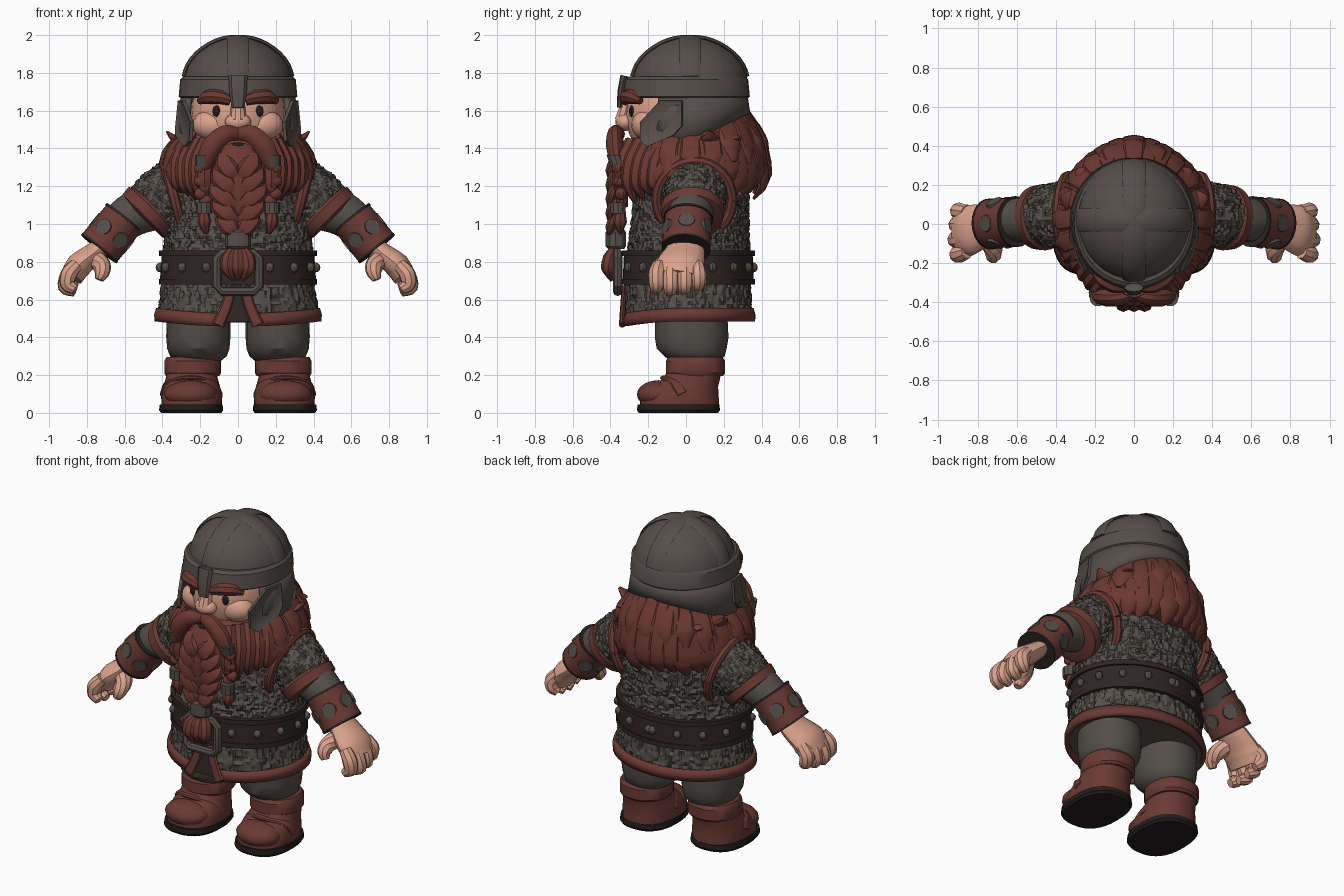
import bpy, bmesh, math, random
from mathutils import Vector as V

if "Cube" in bpy.data.objects:
    bpy.data.objects.remove(bpy.data.objects["Cube"])
random.seed(4)
X, Y, Z = V((1, 0, 0)), V((0, 1, 0)), V((0, 0, 1))


def material(name, *rgb):
    m = bpy.data.materials.new(name)
    m.diffuse_color = (*rgb, 1)
    m.use_nodes = True
    m.node_tree.nodes["Principled BSDF"].inputs["Base Color"].default_value = m.diffuse_color
    return m


HAIR = material("red hair", .150, .040, .031)
LEATHER = material("red leather", .145, .042, .034)
STEEL = material("dark steel", .092, .077, .069)
MAIL = material("mail grey", .096, .083, .071)
GAP = material("mail shadow", .046, .039, .033)
BELT = material("dark leather", .028, .019, .018)
SKIN = material("skin", .70, .36, .26)
CLOTH = material("grey cloth", .088, .077, .067)
BLACK = material("near black", .017, .012, .012)


def grid(name, rows, mat, wrap=True, caps=True, mirror=False, bump=0, thick=0):
    """Skin a list of point rows; bump gives a rough two-tone mail surface."""
    bm, low, vs = bmesh.new(), {}, []
    for row in rows:
        c = sum(row, V()) / len(row)
        line = []
        for p in row:
            d = random.uniform(-bump, bump)
            v = bm.verts.new(p + (p - c).normalized() * d)
            low[v] = d
            line.append(v)
        vs.append(line)
    n = len(rows[0])
    for a, b in zip(vs, vs[1:]):
        for i in range(n if wrap else n - 1):
            j = (i + 1) % n
            f = bm.faces.new((a[i], a[j], b[j], b[i]))
            if bump and sum(low[v] for v in f.verts) < -bump * .9:
                f.material_index = 1
    if caps:
        bm.faces.new(vs[0][::-1])
        bm.faces.new(vs[-1])
    return finish(name, bm, mat, mirror, thick)


def finish(name, bm, mat, mirror=False, thick=0):
    bmesh.ops.recalc_face_normals(bm, faces=bm.faces)
    me = bpy.data.meshes.new(name)
    bm.to_mesh(me)
    bm.free()
    me.materials.append(mat)
    me.materials.append(GAP)
    ob = bpy.data.objects.new(name, me)
    bpy.context.collection.objects.link(ob)
    if thick:
        ob.modifiers.new("thickness", 'SOLIDIFY').thickness = thick
    if mirror:
        ob.modifiers.new("mirror", 'MIRROR')
    return ob


def loft(name, secs, mat, n=32, cx=0, e=2, sub=1, **kw):
    """Stacked ellipses: (z, rx, ry, cy)."""
    rows = []
    full = [[p + (q - p) * s / sub for p, q in zip(A, B)]
            for A, B in zip(secs, secs[1:]) for s in range(sub)] + [secs[-1]]
    pw = lambda c: math.copysign(abs(c) ** (2 / e), c)
    for z, rx, ry, cy in full:
        rows.append([V((cx + rx * pw(math.cos(t)), cy + ry * pw(math.sin(t)), z))
                     for t in (2 * math.pi * i / n for i in range(n))])
    return grid(name, rows, mat, **kw)


def sweep(name, pts, rad, mat, ref=X, a=1, b=1, n=10, k=4, **kw):
    """Elliptical tube along a smooth path; ref is the direction of width a."""
    P = [V(p) for p in pts]
    E = [P[0] * 2 - P[1]] + P + [P[-1] * 2 - P[-2]]
    path, rr = [], []
    for i in range(len(P) - 1):
        p0, p1, p2, p3 = E[i:i + 4]
        for s in range(k):
            t = s / k
            path.append(.5 * (2 * p1 + (p2 - p0) * t + (2 * p0 - 5 * p1 + 4 * p2 - p3) * t * t
                              + (3 * p1 - p0 - 3 * p2 + p3) * t ** 3))
            rr.append(rad[i] + (rad[i + 1] - rad[i]) * t)
    path.append(P[-1])
    rr.append(rad[-1])
    rows = []
    for i, p in enumerate(path):
        T = (path[min(i + 1, len(path) - 1)] - path[max(i - 1, 0)]).normalized()
        U = (ref - T * ref.dot(T)).normalized()
        W = T.cross(U)
        rows.append([p + rr[i] * (a * math.cos(q) * U + b * math.sin(q) * W)
                     for q in (2 * math.pi * j / n for j in range(n))])
    return grid(name, rows, mat, **kw)


def ball(name, c, r, mat, seg=16, **kw):
    bm = bmesh.new()
    bmesh.ops.create_uvsphere(bm, u_segments=seg, v_segments=seg // 2 + 2, radius=1)
    for v in bm.verts:
        v.co = V((v.co.x * r[0] + c[0], v.co.y * r[1] + c[1], v.co.z * r[2] + c[2]))
    return finish(name, bm, mat, **kw)


# Boots and trousers
loft("sole", [(0, .16, .21, -.04), (.015, .17, .22, -.04), (.045, .166, .216, -.04)], BLACK, cx=.248, e=2.5, mirror=True)
loft("boot", [(.04, .16, .21, -.035), (.09, .162, .208, -.035), (.14, .15, .18, -.01),
              (.18, .138, .15, .03), (.24, .132, .14, .05)], LEATHER, cx=.245, e=2.3, mirror=True)
ball("toe_cap", (.25, -.145, .098), (.142, .115, .075), LEATHER, mirror=True)
sweep("instep_strap", [(.095, -.02, .10), (.13, -.06, .16), (.25, -.11, .185), (.37, -.06, .16), (.40, -.02, .10)],
      [.028] * 5, LEATHER, ref=Y, b=.5, mirror=True)
loft("boot_cuff", [(.195, .14, .145, .05), (.21, .150, .157, .05), (.275, .150, .157, .05), (.295, .138, .142, .05)],
     LEATHER, cx=.24, e=2.2, mirror=True)
loft("trouser_leg", [(.275, .12, .13, .05), (.30, .15, .16, .045), (.34, .165, .185, .03), (.4, .17, .195, .03),
                     (.6, .168, .19, .025)], CLOTH, n=20, cx=.21, e=2.2, mirror=True)

# Mail tunic with hem and front slit
loft("mail_tunic", [(.50, .425, .335, .01), (.7, .40, .328, .01), (.86, .393, .32, .015), (1.0, .375, .31, .02),
                    (1.15, .36, .30, .03), (1.3, .32, .265, .04), (1.42, .2, .2, .05)],
     MAIL, n=170, sub=11, bump=.010)
hem = [[], [], []]
for i in range(61):
    t = -math.pi / 2 + math.radians(13) + i / 60 * math.radians(334)
    c, s = math.cos(t), math.sin(t)
    drop = .028 * max(0, -s) ** 2
    for row, z, g in zip(hem, (.485, .52, .555), (.012, .014, .004)):
        row.append(V(((.43 + g) * c, .012 + (.342 + g) * s, z - drop)))
grid("tunic_hem", hem, LEATHER, wrap=False, caps=False, thick=.025)
sweep("slit_trim", [(.035, -.325, .67), (.06, -.333, .57), (.105, -.338, .465)], [.028, .03, .034], LEATHER, b=.5, n=8, mirror=True)
sweep("slit_lining", [(0, -.325, .68), (0, -.332, .57), (0, -.336, .48)], [.02, .045, .085], BELT, b=.1, n=8)
sweep("armhole_trim", [(.335 + .055 * math.sin(t), .045 + .2 * math.cos(t), 1.13 + .2 * math.sin(t))
                       for t in (i * math.pi / 8 for i in range(17))], [.028] * 17, LEATHER, n=8, k=2, mirror=True)

# Belt, rims, studs and buckle
loft("belt", [(.68, .415, .348, .012), (.86, .402, .34, .012)], BELT, n=48)
for z in (.695, .845):
    loft("belt_rim", [(z - .015, .418, .352, .012), (z + .015, .418, .352, .012)], BELT, n=48)
for i in range(8):
    t = math.radians(-66 + i * 22)
    ball("belt_stud", (.412 * math.cos(t), .012 + .346 * math.sin(t), .77), (.024, .022, .026), STEEL, seg=8, mirror=True)
w, h, c = .112, .102, .03
sweep("buckle", [(x, -.362, .745 + z) for x, z in ((0, h), (w - c, h), (w, h - c), (w, c - h), (w - c, -h), (c - w, -h),
                 (-w, c - h), (-w, h - c), (c - w, h), (0, h))], [.025] * 10, STEEL, ref=Y, n=8, k=1)

# Arms
sweep("mail_sleeve", [(.28, .05, 1.21), (.39, .045, 1.135), (.48, .035, 1.055)], [.165, .168, .150], MAIL, ref=Y,
      n=80, k=12, bump=.009, mirror=True)
sweep("sleeve_trim", [(.452, .036, 1.083), (.459, .035, 1.076), (.497, .033, 1.038), (.504, .033, 1.031)],
      [.155, .170, .164, .14], LEATHER, ref=Y, n=24, k=1, mirror=True)
sweep("under_sleeve", [(.47, .03, 1.08), (.55, .025, 1.055), (.65, .015, .985)], [.12, .12, .105], CLOTH, ref=Y, n=18, mirror=True)
A, B = V((.605, .012, 1.03)), V((.733, 0, .872))
D = (B - A).normalized()
sweep("bracer", [A, B], [.116, .119], LEATHER, ref=Y, a=1.08, n=24, mirror=True)
for p in (A, B):
    sweep("bracer_rim", [p - D * .006, p + D * .006], [.121, .121], BELT, ref=Y, a=1.08, n=24, k=1, mirror=True)
side = Y.cross(D)
for i in range(6):
    t = i * math.pi / 3 + .5
    nrm = Y * 1.08 * math.cos(t) + side * math.sin(t)
    p = (A + B) / 2 + nrm * .117
    sweep("bracer_disc", [p - nrm * .012, p + nrm * .003], [.045, .043], STEEL, ref=D, n=12, k=1, mirror=True)

# Hands
sweep("palm", [(.71, 0, .89), (.77, -.01, .84), (.84, -.03, .782), (.882, -.04, .72)], [.08, .094, .112, .102], SKIN,
      ref=Y, a=1.18, b=.62, n=14, mirror=True)
for i, y in enumerate((-.155, -.08, -.005, .065)):
    s = (0, .012, .005, -.01)[i]
    sweep("finger", [(.855, y * .9, .785), (.895, y, .735), (.9 + s, y, .68 - s), (.862, y - .01, .652 - s)],
          [.038, .045, .042, .026], SKIN, ref=Y, n=9, mirror=True)
sweep("thumb", [(.77, -.04, .83), (.725, -.115, .785), (.72, -.16, .745), (.735, -.17, .705)], [.05, .05, .042, .024],
      SKIN, ref=Y, n=9, mirror=True)

# Face
ball("head", (0, -.05, 1.58), (.25, .27, .28), SKIN, seg=28)
ball("cheek", (.125, -.20, 1.525), (.115, .09, .085), SKIN, seg=20, mirror=True)
ball("nose", (0, -.322, 1.54), (.07, .052, .048), SKIN)
sweep("nose_bridge", [(0, -.30, 1.68), (0, -.32, 1.60), (0, -.335, 1.545)], [.034, .04, .045], SKIN)
ball("eye", (.113, -.288, 1.597), (.022, .014, .030), BLACK, seg=12, mirror=True)
sweep("eyebrow", [(.04, -.322, 1.655), (.10, -.315, 1.672), (.16, -.282, 1.672), (.205, -.24, 1.65)],
      [.028, .038, .038, .018], HAIR, ref=Z, n=8, mirror=True)

# Helmet dome, brow band, cross straps and nasal
prof = [(1.69, .295), (1.78, .285), (1.84, .265), (1.90, .22), (1.95, .153), (1.98, .08), (1.988, .02)]
loft("helmet_dome", [(z, r, r * 1.06, .02) for z, r in prof], STEEL, n=32)
loft("helmet_band", [(1.668, .305, .33, 0), (1.676, .314, .338, 0), (1.765, .306, .326, .003), (1.78, .29, .31, .008)], STEEL, n=36)
arc = [(r, z) for z, r in prof[1:-1]]
arc = arc + [(0, 1.988)] + [(-r, z) for r, z in arc[::-1]]
sweep("strap_front_back", [(0, .02 + r * 1.06, z) for r, z in arc], [.058] * len(arc), STEEL, ref=X, b=.24, n=8, k=2)
sweep("strap_side", [(r, .02, z) for r, z in arc], [.058] * len(arc), STEEL, ref=Y, b=.24, n=8, k=2)
sweep("nasal", [(0, -.325, 1.785), (0, -.342, 1.70), (0, -.35, 1.615)], [.05, .046, .034], STEEL, b=.45, n=8)

# Neck guard flaring round the back, and cheek guards
rows = [[], [], []]
for i in range(37):
    t = math.radians(-30 + i * 240 / 36)
    c, s = math.cos(t), math.sin(t)
    low = 1.43 + .48 * max(s * .33, 0)
    for row, f in zip(rows, (0, .5, 1)):
        row.append(V(((.303 + .027 * f) * c, .01 + (.315 + .015 * f) * s, 1.69 + (low - 1.69) * f)))
grid("neck_guard", rows, STEEL, wrap=False, caps=False, thick=.025)
bm = bmesh.new()
f = bm.faces.new([bm.verts.new(((.325 - .1 * (z - 1.42)) * math.sqrt(1 - ((y - .01) / .37) ** 2), y, z)) for y, z in
                  ((-.235, 1.54), (-.13, 1.655), (-.015, 1.655), (-.015, 1.52), (-.06, 1.47), (-.2, 1.41), (-.235, 1.44))])
ext = bmesh.ops.extrude_face_region(bm, geom=[f])
for v in ext["geom"]:
    if isinstance(v, bmesh.types.BMVert):
        v.co += V((.018, -.008, 0))
top = [g for g in ext["geom"] if isinstance(g, bmesh.types.BMFace)]
bmesh.ops.recalc_face_normals(bm, faces=bm.faces)
bmesh.ops.inset_region(bm, faces=top, thickness=.022, depth=-.009)
finish("cheek_guard", bm, STEEL, mirror=True)

# Hair mass with layered locks, tucked under the neck guard
loft("hair_mass", [(1.64, .25, .20, .08), (1.46, .285, .27, .06), (1.37, .34, .315, .07), (1.28, .36, .33, .075),
                   (1.2, .32, .30, .09), (1.17, .2, .2, .1)], HAIR, e=1.9)


def lock(t, levels, wide):
    c, s = math.cos(t), math.sin(t)
    g = 1 - .05 * max(0, math.sin(2 * t) * math.copysign(1, c)) * (s > 0)
    sweep("hair_lock", [(g * rx * c, .035 + g * ry * s, z) for z, rx, ry in levels], [wide * .7, wide, wide, wide * .25], HAIR,
          ref=V((-s, c, 0)), b=.42, n=8, k=3)


for i in range(21):
    t = math.radians(-28 + i * 236 / 20)
    j, k = random.uniform(-.02, .02), max(0, math.sin(t))
    lock(t, [(1.49 + .13 * k, .27, .265), (1.40 + .06 * k, .345, .355), (1.28 - .03 * k + j, .393, .393),
             (1.22 - .07 * k + j, .385 + .035 * (1 - k), .335)], .068)
for i in range(13):
    t = math.radians(-20 + i * 220 / 12)
    j, k = random.uniform(-.03, .03), max(0, math.sin(t))
    lock(t, [(1.48 + .12 * k, .275, .27), (1.43 + .08 * k, .335, .335), (1.38 + .03 * k + j, .38, .375),
             (1.30 + .02 * k + j, .42, .40)], .062)
for i in range(2):
    t = math.radians(15 + i * 25)
    for u in (t, math.pi - t):
        lock(u, [(1.46, .28, .28), (1.45, .32, .32), (1.455, .36, .36), (1.49 - i * .04, .40, .40)], .05)

# Beard: full mass, flank locks, moustache
ball("beard_mass", (0, -.18, 1.32), (.265, .165, .18), HAIR, seg=24)
for i in range(5):
    x = .155 + i * .035
    y = -.315 + i * .045
    sweep("beard_flank", [(x * .9, y + .03, 1.44), (x + .018, y - .015, 1.33), (x + .022, y - .03, 1.22), (x, y, 1.09 + i * .02)],
          [.038, .052, .045, .008], HAIR, n=8, mirror=True)
sweep("moustache", [(0, -.35, 1.475), (.07, -.375, 1.475), (.14, -.375, 1.41), (.18, -.365, 1.32), (.225, -.35, 1.22)],
      [.034, .05, .056, .045, .008], HAIR, ref=Y, a=.85, mirror=True)
ball("mouth", (0, -.342, 1.418), (.045, .02, .014), BLACK, seg=10)

# Central braid with overlapping strands, clasp and tuft
sweep("beard_braid", [(0, -.33, 1.42), (0, -.355, 1.32), (0, -.365, 1.2), (0, -.365, 1.08), (0, -.365, .96)],
      [.07, .125, .145, .115, .05], HAIR, b=.36, n=16)
for i in range(5):
    z = 1.375 - i * .075
    q = (.085, .115, .128, .115, .085)[i]
    sweep("braid_strand", [(q, -.355, z), (q * .85, -.385, z - .05), (q * .45, -.402, z - .095), (.0, -.40, z - .13)],
          [.022, .052, .05, .015], HAIR, ref=Y, a=.5, n=8, mirror=True)
loft("braid_clasp", [(.868, .055, .045, -.37), (.882, .068, .056, -.372), (.957, .068, .056, -.372), (.972, .055, .045, -.37)],
     STEEL, n=10)
for x in (-.045, 0, .045):
    sweep("beard_tuft", [(x * .5, -.38, .87), (x * 1.1, -.40, .82), (x * 1.2, -.41, .765), (x * .5, -.395, .70)],
          [.022, .04, .04, .008], HAIR, n=8)

# Side braids with rings
for i in range(6):
    z = 1.295 - i * .034
    ball("side_braid", (.185 + .013 * (-1) ** i, -.36 + .004 * i, z), (.036, .032, .034), HAIR, seg=10, mirror=True)
for z in (1.335, 1.085):
    loft("braid_ring", [(z - .03, .042, .042, -.36), (z + .03, .042, .042, -.36 - .02 * (z > 1.2))], STEEL, n=10,
         cx=.185 if z > 1.2 else .18, mirror=True)
sweep("side_tuft", [(.18, -.345, 1.07), (.178, -.35, 1.01), (.165, -.345, .945)], [.026, .038, .008], HAIR, n=8, mirror=True)

# Smooth shading with crisp creases
for ob in bpy.context.scene.objects:
    ob.select_set(True)
    bpy.context.view_layer.objects.active = ob
bpy.ops.object.shade_smooth_by_angle(angle=math.radians(35))
